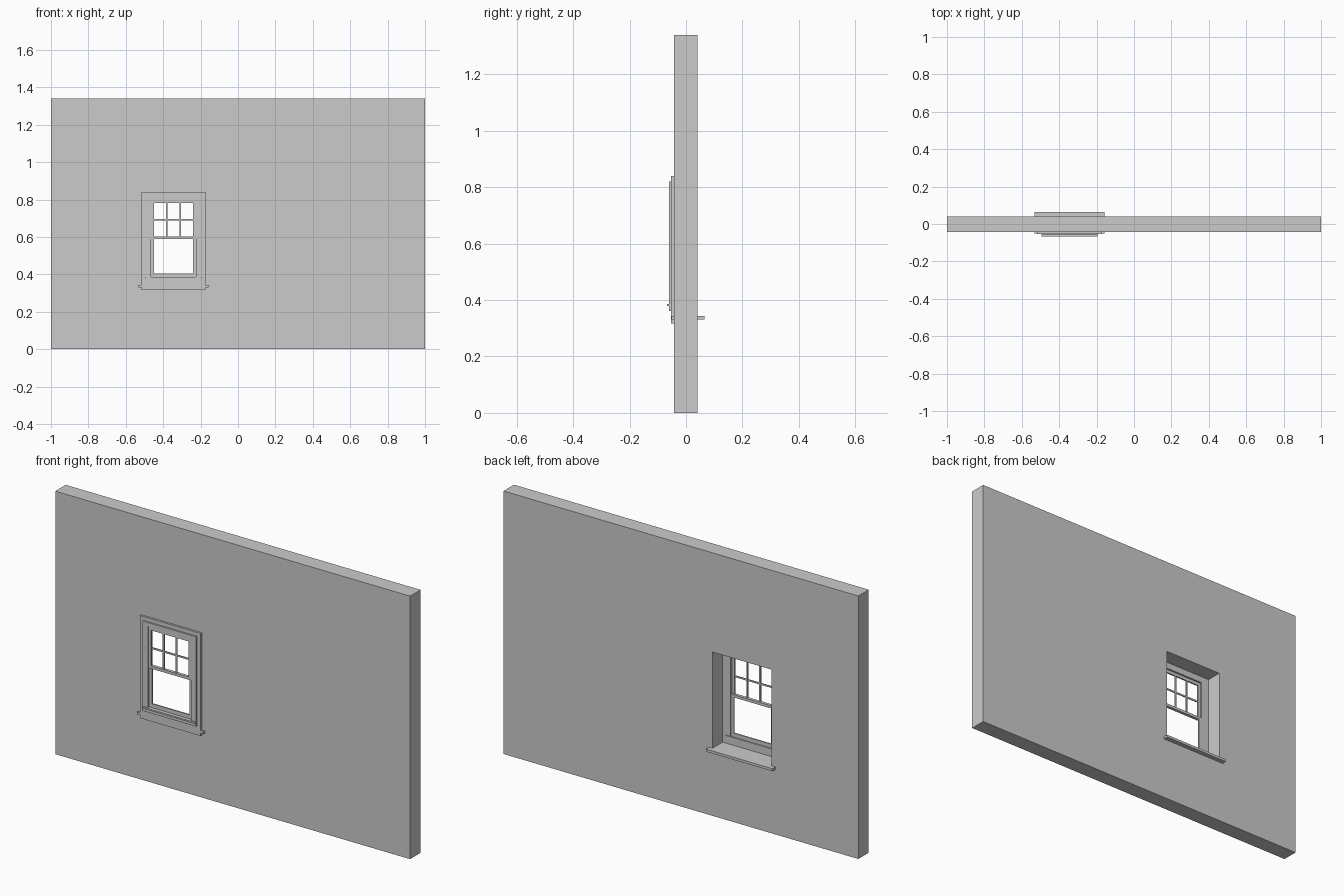
import bpy, bmesh

if "Cube" in bpy.data.objects:
    bpy.data.objects.remove(bpy.data.objects["Cube"])

CX = -0.345  # window centre line


def finish(name, bm):
    bmesh.ops.recalc_face_normals(bm, faces=bm.faces)
    me = bpy.data.meshes.new(name)
    bm.to_mesh(me)
    bm.free()
    ob = bpy.data.objects.new(name, me)
    bpy.context.collection.objects.link(ob)
    return ob


def box(name, x0, x1, y0, y1, z0, z1):
    bm = bmesh.new()
    bmesh.ops.create_cube(bm, size=1)
    for v in bm.verts:
        v.co = ((x0 + x1) / 2 + v.co.x * (x1 - x0),
                (y0 + y1) / 2 + v.co.y * (y1 - y0),
                (z0 + z1) / 2 + v.co.z * (z1 - z0))
    return finish(name, bm)


def ring(name, outer, inner, y0, y1):
    """Rectangular frame; outer and inner are (x0, x1, z0, z1)."""
    bm = bmesh.new()
    loops = []
    for y in (y0, y1):
        for a, b, c, d in (outer, inner):
            loops.append([bm.verts.new((x, y, z)) for x, z in ((a, c), (b, c), (b, d), (a, d))])
    fo, fi, bo, bi = loops
    for p, q in ((fo, fi), (bo, bi), (fo, bo), (fi, bi)):
        for i in range(4):
            j = (i + 1) % 4
            bm.faces.new((p[i], p[j], q[j], q[i]))
    return finish(name, bm)


def rect(half, z0, z1):
    return (CX - half, CX + half, z0, z1)


# Wall with the window opening
ring("wall", (-1, 1, 0, 1.34), rect(0.167, 0.332, 0.834), -0.043, 0.041)

# Outer casing and raised window frame
ring("casing", rect(0.171, 0.317, 0.84), rect(0.15, 0.362, 0.82), -0.053, -0.041)
ring("window_frame", rect(0.15, 0.362, 0.82), rect(0.121, 0.382, 0.80), -0.060, -0.040)

# Sashes: the upper one sits in front of the lower one
ring("upper_sash", rect(0.121, 0.588, 0.80), rect(0.105, 0.602, 0.783), -0.057, -0.049)
ring("lower_sash", rect(0.121, 0.382, 0.602), rect(0.105, 0.406, 0.588), -0.049, -0.042)

# Glazing bars of the upper sash
for i, x in enumerate((CX - 0.036, CX + 0.036)):
    box(f"upright_bar_{i + 1}", x - 0.004, x + 0.004, -0.056, -0.050, 0.602, 0.783)
box("cross_bar", CX - 0.105, CX + 0.105, -0.0555, -0.0505, 0.688, 0.696)

# Narrow ledge under the sashes
box("frame_ledge", CX - 0.15, CX + 0.15, -0.067, -0.036, 0.378, 0.386)

# Window sill running through the wall
box("sill", CX - 0.188, CX + 0.188, -0.052, 0.065, 0.331, 0.344)
